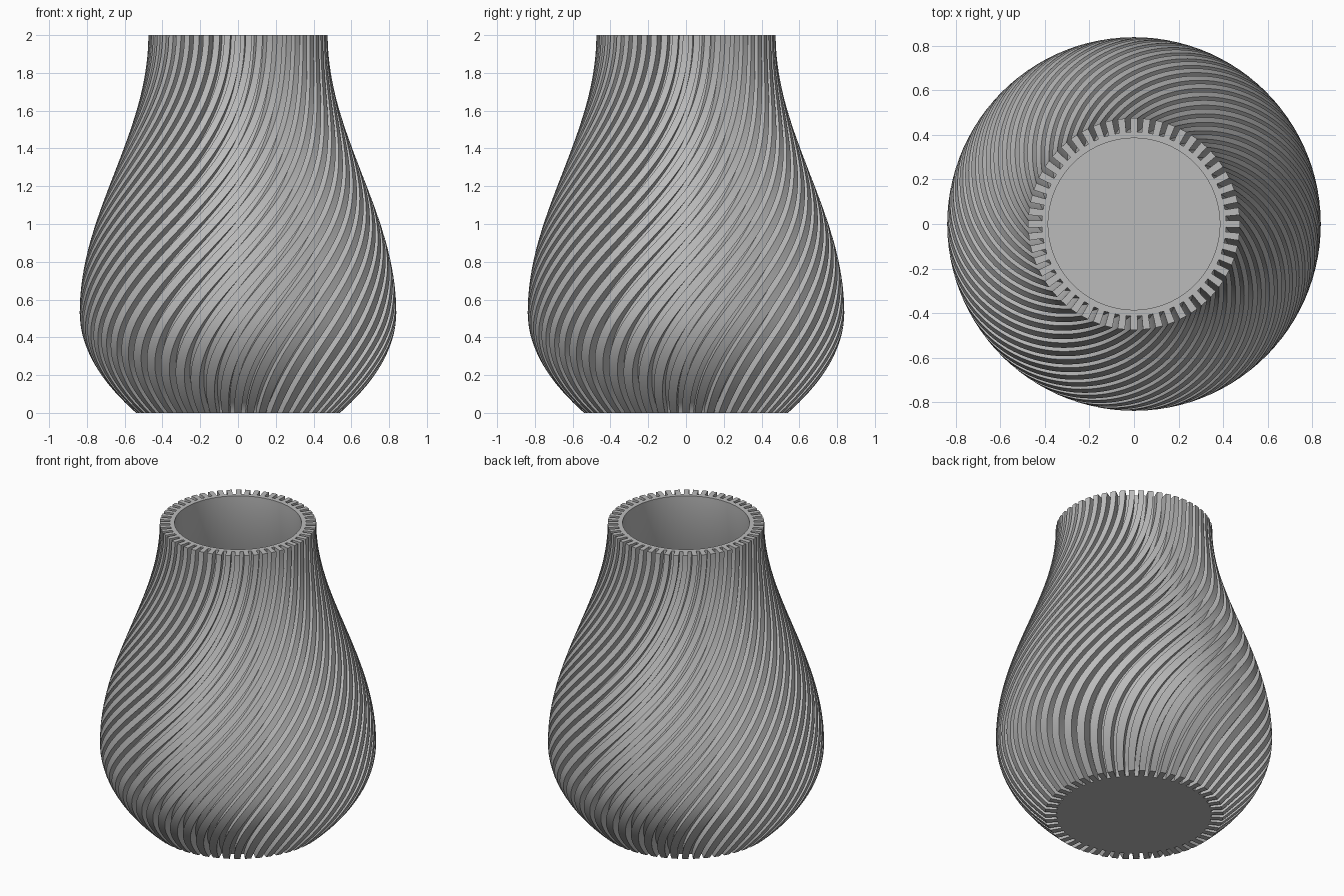
import bpy, bmesh
from math import sin, cos, pi, radians, sqrt

if "Cube" in bpy.data.objects:
    bpy.data.objects.remove(bpy.data.objects["Cube"])

RIBS = 52            # twisted ribs around the vase
ROWS = 72            # height divisions
HEIGHT = 2.0
TWIST = radians(90)
BELLY_Z, BELLY_R, FOOT_R, NECK_R = 0.53, 0.838, 0.54, 0.475
GROOVE, WALL, FLOOR = 0.062, 0.09, 0.06
PITCH = 2 * pi / RIBS
RIB_SHARE = 0.58     # rib width as part of the pitch

grey = bpy.data.materials.new("warm_grey")
grey.use_nodes = True
colour = (0.5, 0.5, 0.5, 1)
grey.diffuse_color = colour
grey.node_tree.nodes["Principled BSDF"].inputs["Base Color"].default_value = colour


def radius(z):
    """Outer profile: rounded foot, full belly, slender neck."""
    if z < BELLY_Z:
        t = 1 - z / BELLY_Z
        return BELLY_R - (BELLY_R - FOOT_R) * t ** 2
    t = (z - BELLY_Z) / (HEIGHT - BELLY_Z)
    return NECK_R + (BELLY_R - NECK_R) * (1 + cos(pi * t)) / 2


def slant(z):
    """Lengthens the horizontal offset where the wall leans."""
    step = 0.01
    lean = (radius(z + step) - radius(max(z - step, 0))) / (2 * step)
    return sqrt(1 + min(lean * lean, 1.2))


def twist(z):
    t = z / HEIGHT
    return TWIST * t * t * (3 - 2 * t)


def ring(bm, z, r_rib, r_groove):
    """One closed loop: two corners on each rib, two in each groove."""
    verts = []
    half = PITCH * RIB_SHARE / 2
    for i in range(RIBS):
        mid = i * PITCH + twist(z)
        for a, r in ((mid - half, r_groove), (mid - half, r_rib),
                     (mid + half, r_rib), (mid + half, r_groove)):
            verts.append(bm.verts.new((r * cos(a), r * sin(a), z)))
    return verts


def bridge(bm, lower, upper):
    n = len(lower)
    for i in range(n):
        j = (i + 1) % n
        bm.faces.new((lower[i], lower[j], upper[j], upper[i]))


def finish(bm, name):
    bmesh.ops.recalc_face_normals(bm, faces=bm.faces)
    mesh = bpy.data.meshes.new(name)
    bm.to_mesh(mesh)
    bm.free()
    mesh.materials.append(grey)
    obj = bpy.data.objects.new(name, mesh)
    bpy.context.collection.objects.link(obj)
    bpy.ops.object.select_all(action='DESELECT')
    obj.select_set(True)
    bpy.context.view_layer.objects.active = obj
    bpy.ops.object.shade_smooth_by_angle(angle=radians(35))
    return obj


# Ribbed outer skin
bm = bmesh.new()
rings = []
for k in range(ROWS + 1):
    z = HEIGHT * k / ROWS
    r = radius(z)
    rings.append(ring(bm, z, r, r - GROOVE * slant(z)))
for lower, upper in zip(rings, rings[1:]):
    bridge(bm, lower, upper)

# Foot: flat core disc with the rib ends around it
foot = rings[0]
bm.faces.new([v for i, v in enumerate(foot) if i % 4 in (0, 3)])
for i in range(0, len(foot), 4):
    bm.faces.new(foot[i:i + 4])

# Smooth inside wall, from the rim down to the floor. Doubled corners of the
# loop are given a shared radius and spread evenly.
inside = []
count = RIBS * 2
for k in range(ROWS + 1):
    z = HEIGHT - (HEIGHT - FLOOR) * k / ROWS
    r = radius(z) - WALL * slant(z)
    half = PITCH * RIB_SHARE / 2
    inside.append([bm.verts.new((r * cos(a), r * sin(a), z))
                   for i in range(RIBS)
                   for a in (i * PITCH + TWIST - half, i * PITCH + TWIST + half)])
for upper, lower in zip(inside, inside[1:]):
    bridge(bm, upper, lower)
bm.faces.new(inside[-1])

# Rim: inner band plus the top of each rib
top = rings[-1]
bridge(bm, [v for i, v in enumerate(top) if i % 4 in (0, 3)], inside[0])
for i in range(0, len(top), 4):
    bm.faces.new(top[i:i + 4])
finish(bm, "twisted_vase")
